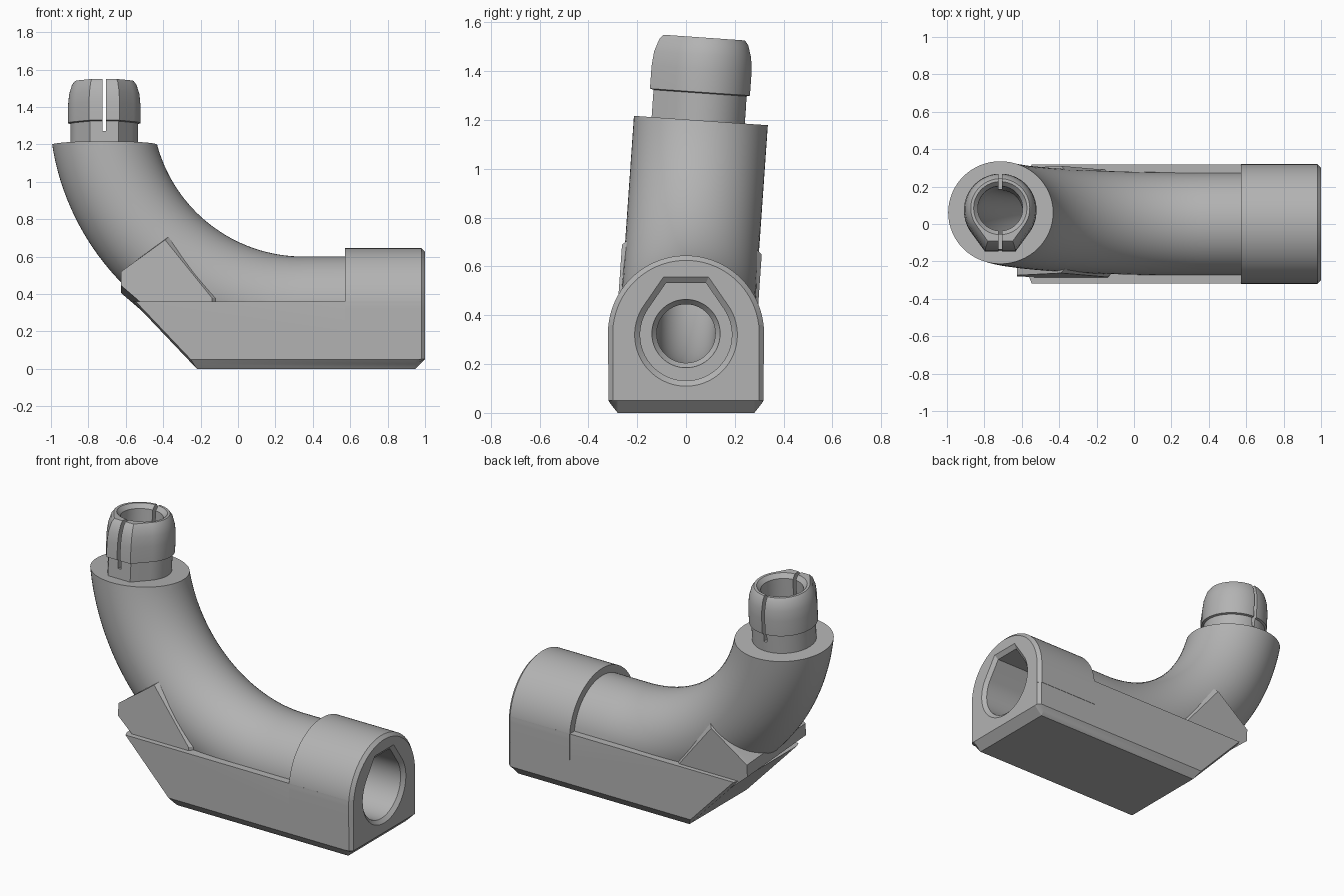
import bpy, bmesh, math
from mathutils import Vector, Matrix

cube = bpy.data.objects.get("Cube")
if cube:
    bpy.data.objects.remove(cube, do_unlink=True)

grey = bpy.data.materials.new("plain_grey")
grey.use_nodes = True
colour = (0.45, 0.45, 0.45, 1)
grey.diffuse_color = colour
grey.node_tree.nodes["Principled BSDF"].inputs["Base Color"].default_value = colour

AXIS_Z = 0.325                       # height of the straight pipe axis
PIPE_R, BEND_R = 0.275, 1.085
BEND_X, BEND_Z = 0.35, AXIS_Z + BEND_R
END_Z, PLUG_X = 1.2, -0.715
# The upright end leans slightly towards +y
LEAN = (Matrix.Translation((0, 0, AXIS_Z)) @ Matrix.Rotation(math.radians(-4), 4, 'X')
        @ Matrix.Translation((0, 0, -AXIS_Z)))


def loft(name, rings, matrix=Matrix(), cut_z=None):
    """Skin a list of equal rings and cap both ends."""
    bm = bmesh.new()
    rows = [[bm.verts.new(p) for p in ring] for ring in rings]
    n = len(rows[0])
    for a, b in zip(rows, rows[1:]):
        for i in range(n):
            j = (i + 1) % n
            bm.faces.new((a[i], a[j], b[j], b[i]))
    bm.faces.new(rows[0])
    bm.faces.new(rows[-1])
    if cut_z:
        geom = bm.verts[:] + bm.edges[:] + bm.faces[:]
        cut = bmesh.ops.bisect_plane(bm, geom=geom, plane_co=(0, 0, cut_z),
                                     plane_no=(0, 0, 1), clear_outer=True)
        edges = [e for e in cut["geom_cut"] if isinstance(e, bmesh.types.BMEdge)]
        bmesh.ops.holes_fill(bm, edges=edges)
    bmesh.ops.recalc_face_normals(bm, faces=bm.faces[:])
    bm.transform(matrix)
    mesh = bpy.data.meshes.new(name)
    bm.to_mesh(mesh)
    bm.free()
    mesh.materials.append(grey)
    obj = bpy.data.objects.new(name, mesh)
    bpy.context.collection.objects.link(obj)
    return obj


def sweep(name, path, sides=64, **kw):
    """Round tube along (x, z, radius) points."""
    rings = []
    for i, (x, z, r) in enumerate(path):
        a, b = path[max(i - 1, 0)], path[min(i + 1, len(path) - 1)]
        t = Vector((b[0] - a[0], 0, b[1] - a[1])).normalized()
        side = Vector((0, 1, 0))
        up = t.cross(side)
        rings.append([Vector((x, 0, z)) + r * (math.cos(u) * side + math.sin(u) * up)
                      for u in (2 * math.pi * k / sides for k in range(sides))])
    return loft(name, rings, LEAN, **kw)


def bend(r, last, steps=40):
    """Arc of the pipe's centre line, from level to the given angle."""
    angles = [last * k / steps for k in range(steps + 1)]
    return [(BEND_X - BEND_R * math.sin(a), BEND_Z - BEND_R * math.cos(a), r) for a in angles]


def keyed(r, flat, half, steps=48):
    """Circle with tangent shoulders rising to a short flat."""
    start = math.atan2(half, flat) + math.acos(r / math.hypot(half, flat))
    pts = [(half, flat)]
    for k in range(steps + 1):
        a = start + (2 * math.pi - 2 * start) * k / steps
        pts.append((r * math.sin(a), r * math.cos(a)))
    return pts + [(-half, flat)]


def combine(target, other, operation):
    mod = target.modifiers.new(operation, 'BOOLEAN')
    mod.operation, mod.solver, mod.object = operation, 'EXACT', other
    bpy.context.view_layer.objects.active = target
    bpy.ops.object.modifier_apply(modifier=mod.name)


def box(name, x, y, z, matrix=Matrix()):
    return loft(name, [[(x[0], y[0], h), (x[1], y[0], h), (x[1], y[1], h), (x[0], y[1], h)]
                       for h in z], matrix)


# Curved pipe, trimmed level at its upright end
body = sweep("pipe_body", [(0.7, AXIS_Z, PIPE_R)] + bend(PIPE_R, math.radians(94)), cut_z=END_Z)


# Foot block with chamfered bottom and sloping rear
def foot_ring(y, bottom, front):
    shift = 0.3 * bottom
    return [(x, y, z) for x, z in (
        (-0.22 + shift - 0.95 * bottom, bottom), (0.95, bottom), (front, 0.051),
        (front, 0.36), (-0.562 + shift, 0.36))]


half_foot = [(0.28, 0, 1), (0.3, 0.025, 1), (0.318, 0.05, 0.98)]
foot = loft("foot", [foot_ring(-y, b, f) for y, b, f in reversed(half_foot)]
            + [foot_ring(y, b, f) for y, b, f in half_foot])


# Arched collar around the socket
def collar_ring(x, r):
    arc = [(x, r * math.cos(a), AXIS_Z + r * math.sin(a))
           for a in (math.pi * k / 48 for k in range(49))]
    return [(x, r, 0.2)] + arc + [(x, -r, 0.2)]


collar = loft("collar", [collar_ring(x, r) for x, r in ((0.572, 0.32), (0.98, 0.32), (1, 0.3))])


# Gusset across the bend
def gusset_ring(y, trim):
    return [(x, y, z) for x, z in (
        (-0.48, 0.3), (-0.625, 0.425), (-0.625, 0.5), (-0.37 - trim, 0.69 - trim),
        (-0.12 - trim, 0.36), (-0.12 - trim, 0.3))]


gusset = loft("gusset", [gusset_ring(y, t) for y, t in
                         ((-0.287, 0.02), (-0.265, 0), (0.265, 0), (0.287, 0.02))], LEAN)

# Split snap plug on the upright end, its flat facing the front
plug_levels = ((1.15, 0.95), (1.312, 0.95), (1.316, 1.02), (1.41, 1.02),
               (1.47, 0.99), (1.52, 0.91), (1.54, 0.83))
plug = loft("snap_plug", [[(PLUG_X + s * u, -s * v, z) for u, v in keyed(0.19, 0.213, 0.08)]
                          for z, s in plug_levels], LEAN)

# Cutters: keyed socket, through bore and plug slit
socket = loft("socket_cutter", [[(x, s * u, 0.32 + s * v) for u, v in keyed(0.188, 0.212, 0.082)]
                                for x, s in ((0.61, 1), (0.98, 1), (1.02, 1.24))])
R = 0.12
rise = math.acos((BEND_Z - END_Z) / BEND_R)
bore = sweep("bore_cutter", [(0.64, AXIS_Z, 0.14), (0.605, AXIS_Z, 0.14), (0.58, AXIS_Z, R)]
             + bend(R, rise) + [(PLUG_X, 1.25, R), (PLUG_X, 1.515, R), (PLUG_X, 1.56, 0.16)])
slit = box("slit_cutter", (PLUG_X - 0.01, PLUG_X + 0.01), (-0.4, 0.4), (1.26, 1.7), LEAN)

for part in (foot, collar, gusset):
    combine(body, part, 'UNION')
for cutter in (socket, bore):
    combine(body, cutter, 'DIFFERENCE')
for cutter in (bore, slit):
    combine(plug, cutter, 'DIFFERENCE')
for helper in (foot, collar, gusset, socket, bore, slit):
    bpy.data.objects.remove(helper, do_unlink=True)

# Smooth round surfaces, crisp edges
for obj in (body, plug):
    bpy.ops.object.select_all(action='DESELECT')
    obj.select_set(True)
    bpy.context.view_layer.objects.active = obj
    bpy.ops.object.shade_smooth_by_angle(angle=math.radians(25))
